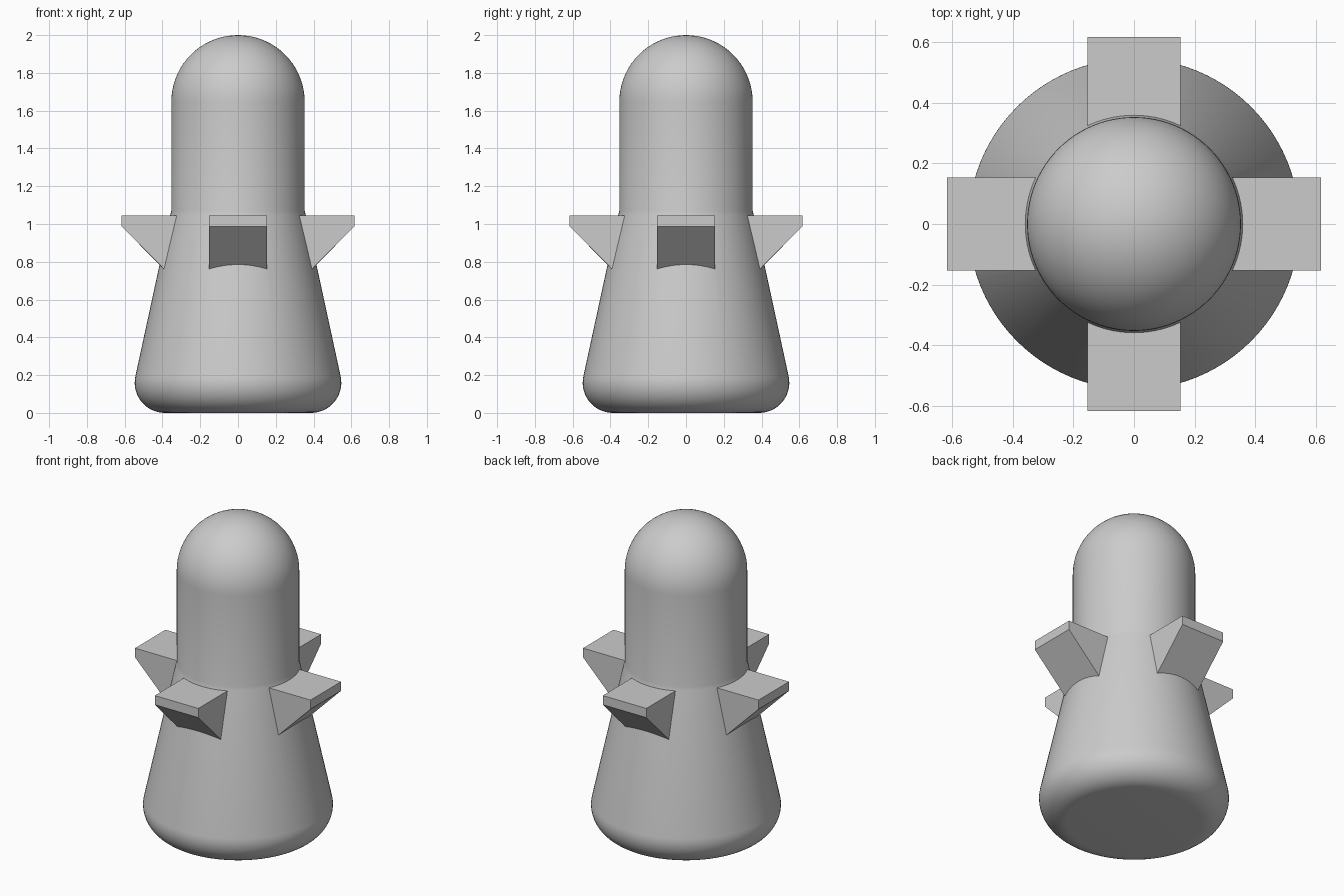
import bpy, bmesh, math
from mathutils import Matrix

if "Cube" in bpy.data.objects:
    bpy.data.objects.remove(bpy.data.objects["Cube"])

grey = bpy.data.materials.new("light grey")
grey.diffuse_color = (0.6, 0.6, 0.6, 1)
grey.use_nodes = True
grey.node_tree.nodes["Principled BSDF"].inputs["Base Color"].default_value = grey.diffuse_color


def make_object(name, bm):
    bmesh.ops.recalc_face_normals(bm, faces=bm.faces)
    mesh = bpy.data.meshes.new(name)
    bm.to_mesh(mesh)
    bm.free()
    mesh.materials.append(grey)
    obj = bpy.data.objects.new(name, mesh)
    bpy.context.collection.objects.link(obj)
    return obj


def arc(cx, cz, r, start, end, n):
    angles = [math.radians(start + (end - start) * i / n) for i in range(n + 1)]
    return [(cx + r * math.cos(a), cz + r * math.sin(a)) for a in angles]


# Body: rounded foot, tapered skirt, straight tube and domed top, lathed
R = 0.353
profile = [(0, 0)] + arc(0.387, 0.16, 0.16, -90, 12, 14)
profile += [(0.358, 1.05), (R, 1.07)]
profile += arc(0, 2 - R, R, 0, 90, 18)[:-1] + [(0, 2)]
bm = bmesh.new()
verts = [bm.verts.new((r, 0, z)) for r, z in profile]
edges = [bm.edges.new(pair) for pair in zip(verts, verts[1:])]
bmesh.ops.spin(bm, geom=verts + edges, cent=(0, 0, 0), axis=(0, 0, 1),
               angle=math.tau, steps=96, use_duplicate=False)
bmesh.ops.remove_doubles(bm, verts=bm.verts, dist=1e-4)
body = make_object("body", bm)

# Four wedge brackets, flat on top and sloping at 45 degrees underneath
fin_profile = [(0.25, 1.045), (0.617, 1.045), (0.617, 0.987), (0.25, 0.62)]
bm = bmesh.new()
for k in range(4):
    face = bm.faces.new([bm.verts.new((x, -0.153, z)) for x, z in fin_profile])
    out = bmesh.ops.extrude_face_region(bm, geom=[face])["geom"]
    moved = [g for g in out if isinstance(g, bmesh.types.BMVert)]
    bmesh.ops.translate(bm, verts=moved, vec=(0, 0.306, 0))
    bmesh.ops.rotate(bm, verts=list(face.verts) + moved, cent=(0, 0, 0),
                     matrix=Matrix.Rotation(k * math.pi / 2, 3, 'Z'))
brackets = make_object("brackets_helper", bm)
brackets.hide_render = True
brackets.hide_set(True)

# Fuse the brackets to the body
union = body.modifiers.new("fuse brackets", 'BOOLEAN')
union.operation = 'UNION'
union.solver = 'EXACT'
union.object = brackets
bpy.context.view_layer.objects.active = body
body.select_set(True)
bpy.ops.object.modifier_apply(modifier=union.name)
bpy.data.objects.remove(brackets)
bpy.ops.object.shade_smooth_by_angle(angle=math.radians(30))
